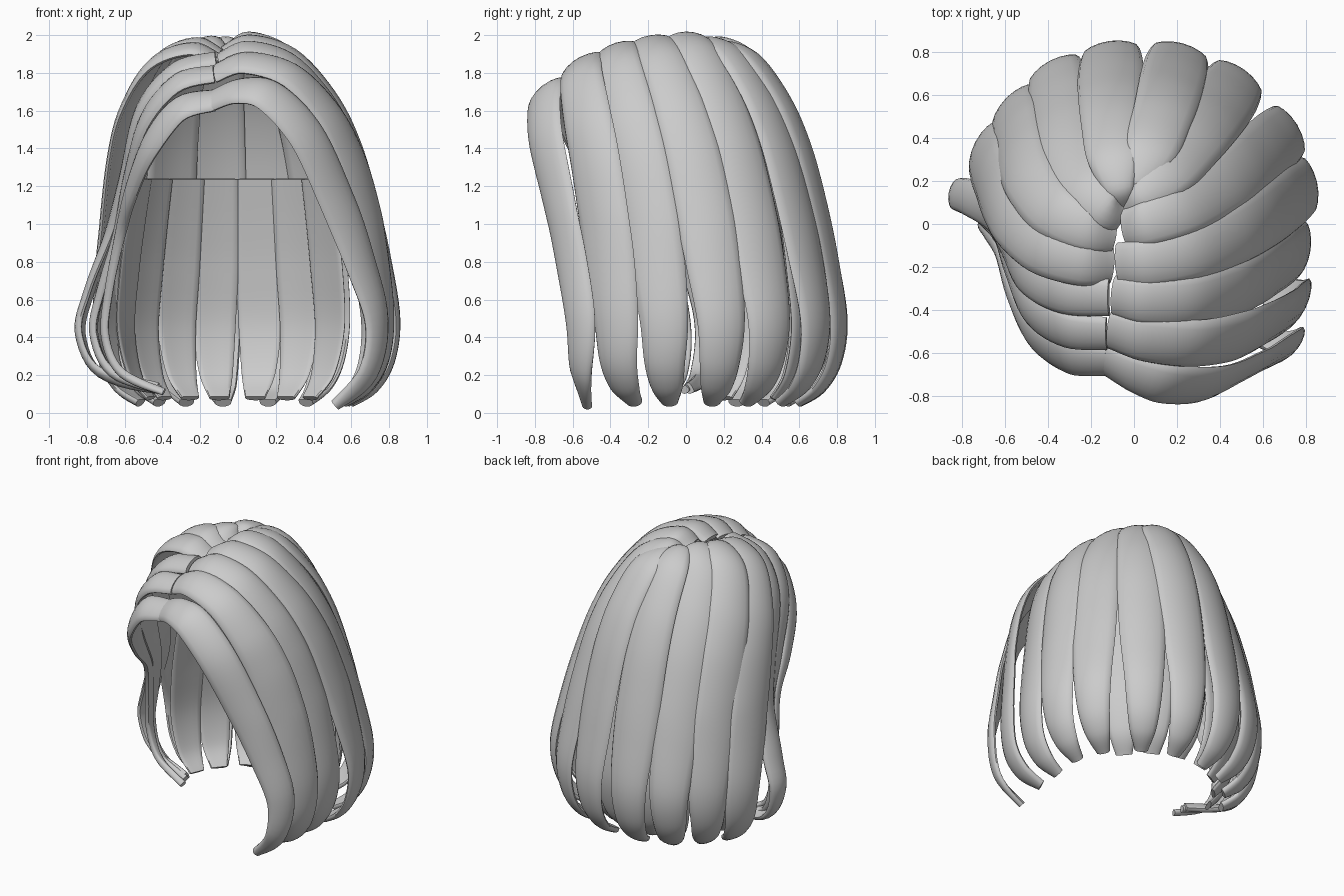
import bpy, bmesh, math
from mathutils import Vector

cube = bpy.data.objects.get("Cube")
if cube:
    bpy.data.objects.remove(cube, do_unlink=True)

hair = bpy.data.materials.new("grey_hair")
hair.use_nodes = True
grey = (0.6, 0.6, 0.6, 1)
hair.diffuse_color = grey
hair.node_tree.nodes["Principled BSDF"].inputs["Base Color"].default_value = grey

RING = 16     # points around a lock
STEPS = 6     # samples between path points


def catmull(p, i, t):
    a, b, c, d = (p[min(max(i + k, 0), len(p) - 1)] for k in (-1, 0, 1, 2))
    return 0.5 * (2 * b + (c - a) * t + (2 * a - 5 * b + 4 * c - d) * t * t
                  + (3 * b - a - 3 * c + d) * t ** 3)


def lock(name, points, widths, thick=0.045, bow=0.09):
    """Sweep a flat rounded ribbon along a path, its face turned away from the head."""
    pts = [Vector(p) for p in points]
    samples = [(i, k / STEPS) for i in range(len(pts) - 1) for k in range(STEPS)]
    samples.append((len(pts) - 2, 1.0))
    path = [catmull(pts, i, t) for i, t in samples]
    wide = [catmull(widths, i, t) for i, t in samples]
    bm = bmesh.new()
    rings = []
    for j, p in enumerate(path):
        tangent = (path[min(j + 1, len(path) - 1)] - path[max(j - 1, 0)]).normalized()
        n = Vector((p.x * 0.8, p.y * 0.8, max(p.z - 1.0, 0)))
        n = (n - tangent * n.dot(tangent)).normalized()
        side = tangent.cross(n)
        ring = []
        for k in range(RING):
            a = math.tau * k / RING
            u, s = math.cos(a), math.sin(a)
            v = math.copysign(abs(s) ** 0.6, s) * thick / 2
            v += bow * wide[j] * (1 - u * u) - thick / 2
            ring.append(bm.verts.new(p + side * u * wide[j] / 2 + n * v))
        rings.append(ring)
    for r, q in zip(rings, rings[1:]):
        for k in range(RING):
            m = (k + 1) % RING
            bm.faces.new((r[k], r[m], q[m], q[k]))
    bm.faces.new(rings[0])
    bm.faces.new(rings[-1])
    bmesh.ops.recalc_face_normals(bm, faces=bm.faces)
    mesh = bpy.data.meshes.new(name)
    bm.to_mesh(mesh)
    bm.free()
    mesh.materials.append(hair)
    ob = bpy.data.objects.new(name, mesh)
    bpy.context.collection.objects.link(ob)
    bpy.ops.object.select_all(action='DESELECT')
    ob.select_set(True)
    bpy.context.view_layer.objects.active = ob
    bpy.ops.object.shade_smooth_by_angle(angle=math.radians(50))


# Dome profile: travel from parting to widest point, and relative height
DOME = [(0, .96), (.15, 1), (.4, .95), (.62, .8), (.76, .63), (.86, .43), (.94, .22), (1, 0)]
# Curled tip: shrink towards the middle, and height
CURL = [(.97, .27), (.87, .12), (.73, .04)]


def dome_lock(name, root, ctrl, end, top, root_width):
    root, ctrl, end = Vector(root), Vector(ctrl), Vector(end)
    points = []
    for f, h in DOME:
        q = root * (1 - f) ** 2 + ctrl * 2 * f * (1 - f) + end * f * f
        points.append((q.x, q.y, .5 + (top - .5) * h))
    points += [(end.x * s, end.y * s, z) for s, z in CURL]
    w = root_width
    lock(name, points, [w, w + .03, .25, .28, .3, .31, .3, .26, .22, .17, .09])


# Outer locks: root, bend and widest point in plan, crown height, root width
OUTER = {
    "left_lock_2": ((-.12, -.5), (.42, -.68), (.78, -.38), 1.87, .2),
    "left_lock_3": ((-.1, -.34), (.4, -.46), (.8, -.12), 1.94, .2),
    "left_lock_4": ((-.08, -.19), (.4, -.2), (.83, .19), 1.98, .2),
    "left_lock_5": ((-.05, -.02), (.3, .02), (.74, .45), 2.0, .18),
    "left_lock_6": ((-.04, .06), (.22, .25), (.5, .7), 1.98, .12),
    "left_lock_7": ((-.03, .1), (.12, .4), (.22, .82), 1.96, .1),
    "back_lock": ((-.05, .08), (-.13, .35), (-.11, .83), 1.98, .12),
    "right_lock_6": ((-.06, .03), (-.35, .12), (-.38, .74), 1.98, .16),
    "right_lock_5": ((-.09, -.05), (-.55, -.02), (-.58, .57), 1.97, .18),
    "right_lock_4": ((-.1, -.19), (-.6, -.22), (-.72, .37), 1.94, .19),
}
for name, spec in OUTER.items():
    dome_lock(name, *spec)

# Front locks framing the face; those on the right are tucked back and thin out
lock("left_front_lock",
     [(-.14, -.64, 1.67), (.0, -.71, 1.72), (.17, -.76, 1.69), (.37, -.76, 1.48), (.53, -.69, 1.14),
      (.66, -.62, .8), (.75, -.57, .48), (.7, -.57, .2), (.52, -.54, .03)],
     [.18, .21, .24, .25, .24, .22, .19, .14, .06])
lock("right_front_lock",
     [(-.13, -.65, 1.67), (-.32, -.63, 1.62), (-.48, -.53, 1.42), (-.58, -.34, 1.18),
      (-.64, -.14, .95), (-.7, -.04, .65), (-.72, 0, .4), (-.63, -.02, .2), (-.4, -.08, .1)],
     [.17, .2, .2, .15, .1, .07, .06, .05, .03])
lock("right_lock_2",
     [(-.13, -.52, 1.81), (-.33, -.5, 1.76), (-.5, -.39, 1.56), (-.59, -.2, 1.25),
      (-.65, -.04, .95), (-.74, .06, .65), (-.78, .09, .42), (-.68, .05, .2), (-.42, -.02, .11)],
     [.17, .19, .2, .18, .13, .1, .08, .06, .04])
lock("right_lock_3",
     [(-.12, -.35, 1.89), (-.34, -.33, 1.83), (-.52, -.22, 1.62), (-.61, -.05, 1.25),
      (-.69, .07, .95), (-.8, .13, .65), (-.85, .14, .42), (-.74, .1, .2), (-.43, .0, .12)],
     [.18, .2, .22, .22, .2, .17, .14, .1, .06])

# Inner layer: short locks lining the nape, cut straight at the top
INNER = [(-.66, .28), (-.55, .48), (-.36, .67), (-.14, .77), (.13, .78), (.36, .68), (.54, .5)]
SLOPE = [(.78, 1.24), (.84, 1.0), (.89, .75), (.92, .45), (.85, .2), (.72, .07)]
for i, (x, y) in enumerate(INNER):
    lock("inner_lock_%d" % (i + 1), [(x * s, y * s, z) for s, z in SLOPE],
         [.22, .24, .25, .23, .18, .11], thick=.03, bow=.05)
